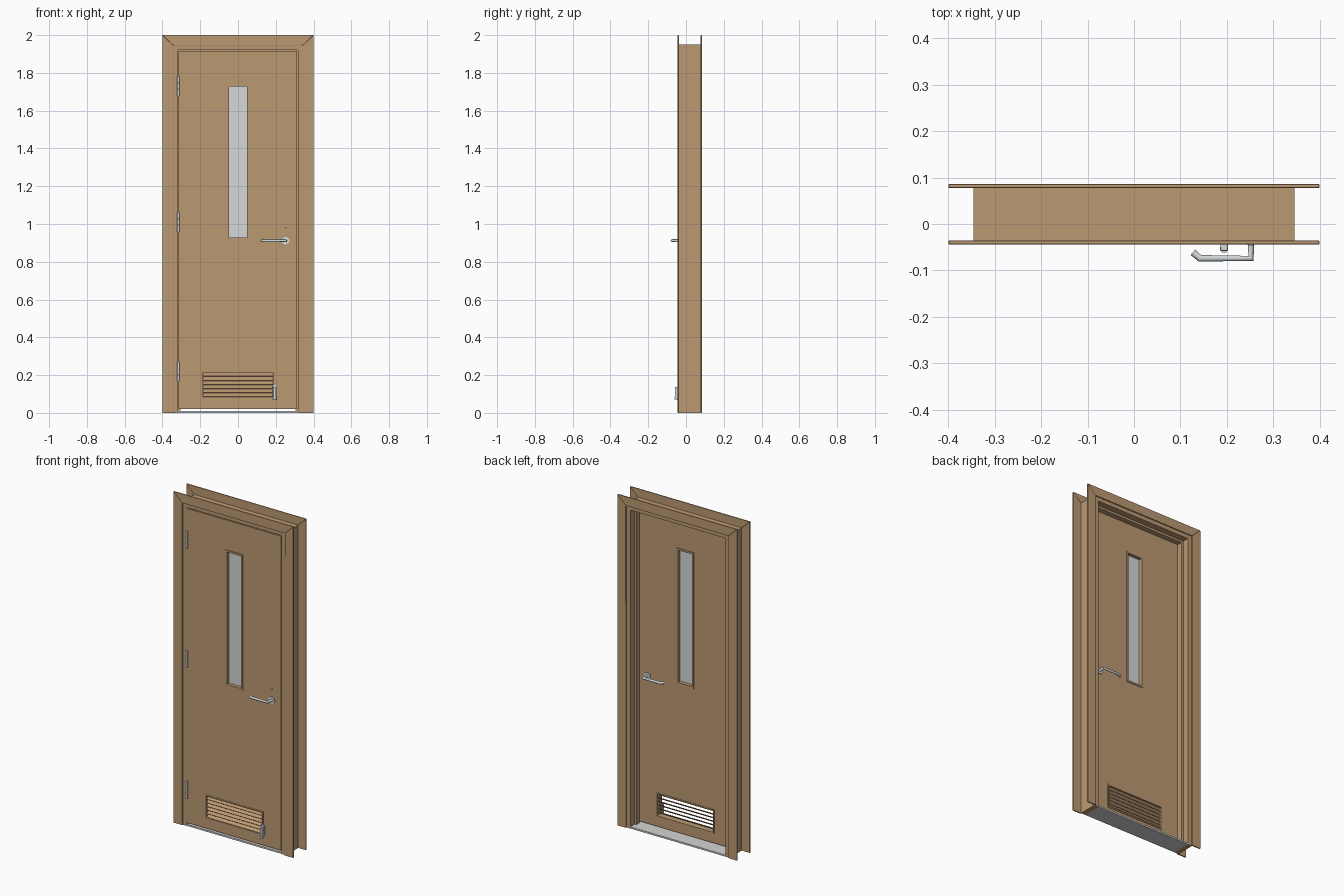
import bpy, bmesh, math
from mathutils import Matrix, Vector

if "Cube" in bpy.data.objects:
    bpy.data.objects.remove(bpy.data.objects["Cube"], do_unlink=True)


def material(name, r, g, b):
    m = bpy.data.materials.new(name)
    m.use_nodes = True
    m.diffuse_color = (r, g, b, 1)
    m.node_tree.nodes["Principled BSDF"].inputs["Base Color"].default_value = (r, g, b, 1)
    return m


WOOD = material("wood brown", 0.50, 0.32, 0.17)
GLASS = material("pale glass", 0.66, 0.68, 0.69)
STEEL = material("satin steel", 0.68, 0.71, 0.73)
SILL = material("threshold grey", 0.66, 0.66, 0.65)


def finish(bm, name, mat, bevel=0):
    bmesh.ops.recalc_face_normals(bm, faces=bm.faces)
    me = bpy.data.meshes.new(name)
    bm.to_mesh(me)
    bm.free()
    ob = bpy.data.objects.new(name, me)
    bpy.context.collection.objects.link(ob)
    me.materials.append(mat)
    if bevel:
        mod = ob.modifiers.new("soft edges", 'BEVEL')
        mod.width, mod.segments = bevel, 2
    return ob


def box(name, mat, x, y, z, bevel=0):
    bm = bmesh.new()
    size = [b - a for a, b in (x, y, z)]
    mid = [(a + b) / 2 for a, b in (x, y, z)]
    bmesh.ops.create_cube(bm, size=1, matrix=Matrix.Translation(mid) @ Matrix.Diagonal((*size, 1)))
    return finish(bm, name, mat, bevel)


def prism(name, mat, outline, y, bevel=0):
    """Extrude an x-z outline between two depths."""
    bm = bmesh.new()
    face = bm.faces.new([bm.verts.new((px, y[0], pz)) for px, pz in outline])
    out = bmesh.ops.extrude_face_region(bm, geom=[face])
    verts = [v for v in out["geom"] if isinstance(v, bmesh.types.BMVert)]
    bmesh.ops.translate(bm, verts=verts, vec=(0, y[1] - y[0], 0))
    return finish(bm, name, mat, bevel)


def smooth(ob):
    bpy.ops.object.select_all(action='DESELECT')
    ob.select_set(True)
    bpy.context.view_layer.objects.active = ob
    bpy.ops.object.shade_smooth_by_angle(angle=math.radians(35))


def cylinder(name, mat, centre, radius, length, axis='Z'):
    bm = bmesh.new()
    turn = Matrix.Rotation(math.pi / 2, 4, 'X') if axis == 'Y' else Matrix.Identity(4)
    bmesh.ops.create_cone(bm, cap_ends=True, segments=24, radius1=radius, radius2=radius,
                          depth=length, matrix=Matrix.Translation(centre) @ turn)
    ob = finish(bm, name, mat)
    smooth(ob)
    return ob


def tube(name, mat, points, radius):
    cu = bpy.data.curves.new(name, 'CURVE')
    cu.dimensions, cu.bevel_depth, cu.bevel_resolution = '3D', radius, 4
    cu.use_fill_caps = True
    sp = cu.splines.new('POLY')
    sp.points.add(len(points) - 1)
    for p, co in zip(sp.points, points):
        p.co = (*co, 1)
    cu.materials.append(mat)
    ob = bpy.data.objects.new(name, cu)
    bpy.context.collection.objects.link(ob)
    bpy.ops.object.select_all(action='DESELECT')
    ob.select_set(True)
    bpy.context.view_layer.objects.active = ob
    bpy.ops.object.convert(target='MESH')
    smooth(bpy.context.object)


def rim(name, mat, half, z, width, y):
    """Mitred four-sided trim around an opening."""
    a, b, w = z[0], z[1], width
    for side, s in (("left", 1), ("right", -1)):
        prism(f"{name}_{side}", mat, [(s * half, a), (s * half, b), (s * (half + w), b + w),
                                      (s * (half + w), a - w)], y)
    for side, e, d in (("top", b, w), ("bottom", a, -w)):
        prism(f"{name}_{side}", mat, [(-half, e), (half, e), (half + w, e + d), (-half - w, e + d)], y)


# Mitred casing on both faces of the wall
OUT, IN, TOP, IN_TOP = 0.40, 0.342, 2.0, 1.945
for label, y in (("front", (-0.044, -0.036)), ("back", (0.078, 0.086))):
    for side, s in (("left", 1), ("right", -1)):
        prism(f"{label}_casing_{side}", WOOD,
              [(s * IN, 0), (s * OUT, 0), (s * OUT, TOP), (s * IN, IN_TOP)], y, 0.002)
    prism(f"{label}_casing_top", WOOD,
          [(-IN, IN_TOP), (IN, IN_TOP), (OUT, TOP), (-OUT, TOP)], y, 0.002)

# Jambs, head and door stops
DEPTH, STOP = (-0.036, 0.078), (0.008, 0.040)
JAMB, HEAD = 0.317, 1.922
for side, s in (("left", 1), ("right", -1)):
    box(f"jamb_{side}", WOOD, sorted((s * JAMB, s * 0.346)), DEPTH, (0, 1.95))
    box(f"stop_{side}", WOOD, sorted((s * 0.304, s * JAMB)), STOP, (0.012, HEAD))
box("head_jamb", WOOD, (-JAMB, JAMB), DEPTH, (HEAD, 1.95))
box("head_stop", WOOD, (-0.304, 0.304), STOP, (HEAD - 0.013, HEAD))
box("threshold", SILL, (-JAMB, JAMB), DEPTH, (0, 0.010))

# Door leaf with window and vent openings
FRONT, REAR = -0.036, 0.006
WIN_X, WIN_Z = 0.055, (0.925, 1.73)
VENT_X, VENT_Z = 0.188, (0.085, 0.215)
xs = [-0.314, -VENT_X, -WIN_X, WIN_X, VENT_X, 0.313]
zs = [0.020, *VENT_Z, *WIN_Z, 1.917]
bm = bmesh.new()
grid = [[bm.verts.new((x, FRONT, z)) for z in zs] for x in xs]
for i in range(5):
    for j in range(5):
        if (j == 1 and 1 <= i <= 3) or (j == 3 and i == 2):
            continue
        bm.faces.new((grid[i][j], grid[i + 1][j], grid[i + 1][j + 1], grid[i][j + 1]))
bmesh.ops.delete(bm, geom=[v for v in bm.verts if not v.link_faces], context='VERTS')
out = bmesh.ops.extrude_face_region(bm, geom=bm.faces[:])
bmesh.ops.translate(bm, vec=(0, REAR - FRONT, 0),
                    verts=[v for v in out["geom"] if isinstance(v, bmesh.types.BMVert)])
bmesh.ops.dissolve_limit(bm, angle_limit=0.01, verts=bm.verts, edges=bm.edges)
finish(bm, "door_leaf", WOOD)

# Window glass and glazing beads
box("window_glass", GLASS, (-WIN_X, WIN_X), (-0.018, -0.012), WIN_Z)
for label, y in (("front", (FRONT - 0.004, -0.018)), ("back", (-0.012, REAR + 0.004))):
    rim(f"{label}_window_bead", WOOD, 0.047, (WIN_Z[0] + 0.003, WIN_Z[1] - 0.003), 0.011, y)

# Vent trim and sloping slats
for label, y in (("front", (FRONT - 0.002, FRONT)), ("back", (REAR, REAR + 0.003))):
    rim(f"{label}_vent_trim", WOOD, VENT_X - 0.002, VENT_Z, 0.008, y)
pitch = (VENT_Z[1] - VENT_Z[0]) / 6
for i in range(6):
    slat = box(f"vent_slat_{i + 1}", WOOD, (-VENT_X, VENT_X), (-0.019, 0.019), (-0.0015, 0.0015))
    slat.rotation_euler.x = math.radians(36)
    slat.location = (0, (FRONT + REAR) / 2, VENT_Z[0] + pitch * (i + 0.5))

# Lever handles on both faces
HX, HZ = 0.252, 0.912
for label, face, d in (("front", FRONT, -1), ("back", REAR, 1)):
    cylinder(f"{label}_handle_rose", STEEL, (HX, face + d * 0.003, HZ), 0.020, 0.006, 'Y')
    tube(f"{label}_lever", STEEL, [(HX, face, HZ), (HX, face + d * 0.038, HZ),
                                   (0.142, face + d * 0.038, HZ), (0.127, face + d * 0.025, HZ)], 0.0075)

# Key cylinder above the front handle
cylinder("key_cylinder", STEEL, (HX, FRONT - 0.003, 0.98), 0.005, 0.014, 'Y')

# Hinges with three knuckles
for n, z in enumerate((0.22, 1.01, 1.73)):
    for k in (-1, 0, 1):
        cylinder(f"hinge_{n + 1}_knuckle_{k + 2}", STEEL, (-0.316, -0.038, z + k * 0.035), 0.006, 0.033)

# Flip-down door holder
box("holder_plate", STEEL, (0.183, 0.205), (FRONT - 0.008, FRONT), (0.085, 0.145), 0.002)
box("holder_arm", STEEL, (0.186, 0.202), (-0.058, FRONT), (0.075, 0.138), 0.003)
cylinder("holder_foot", STEEL, (0.194, -0.053, 0.077), 0.009, 0.014)
